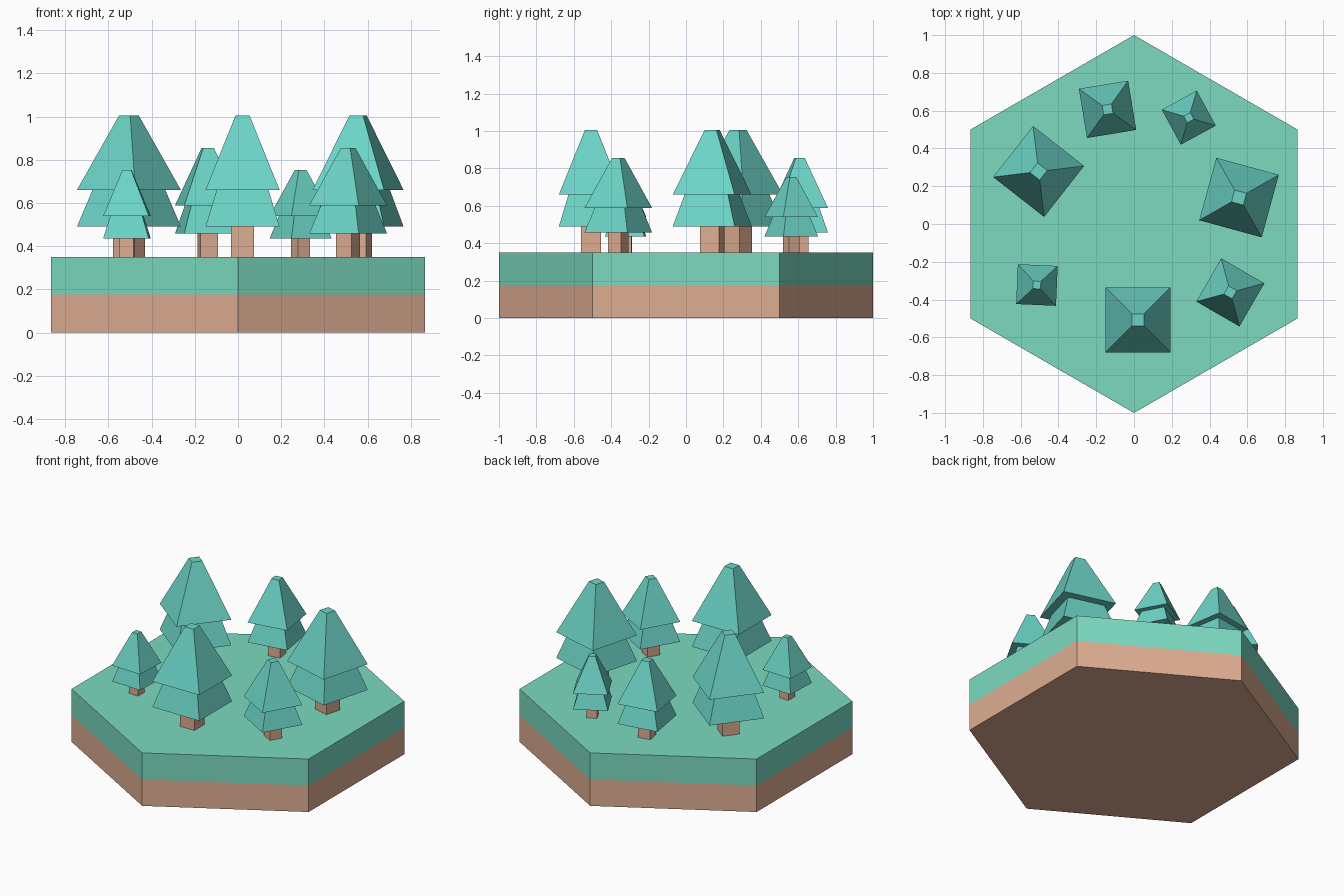
import bpy
import bmesh
from math import cos, sin, pi, radians, sqrt

if "Cube" in bpy.data.objects:
    bpy.data.objects.remove(bpy.data.objects["Cube"])


def material(name, rgb):
    m = bpy.data.materials.new(name)
    m.diffuse_color = (*rgb, 1)
    m.use_nodes = True
    m.node_tree.nodes["Principled BSDF"].inputs["Base Color"].default_value = m.diffuse_color
    return m


GRASS = material("grass", (0.20, 0.70, 0.53))
DIRT = material("dirt", (0.73, 0.42, 0.29))
LEAF = material("foliage", (0.15, 0.66, 0.57))


def loft(name, sides, rings, mats, phase, loc=(0, 0, 0), turn=0.0, scale=1.0):
    """Stack of regular polygons (radius, z), bridged; mats[i] colours band i."""
    bm = bmesh.new()
    loops = []
    for r, z in rings:
        angles = [phase + 2 * pi * i / sides for i in range(sides)]
        loops.append([bm.verts.new((r * cos(a), r * sin(a), z)) for a in angles])
    slots = list(dict.fromkeys(mats))
    for lo, hi, mat in zip(loops, loops[1:], mats):
        for i in range(sides):
            j = (i + 1) % sides
            bm.faces.new((lo[i], lo[j], hi[j], hi[i])).material_index = slots.index(mat)
    bm.faces.new(loops[0][::-1]).material_index = slots.index(mats[0])
    bm.faces.new(loops[-1]).material_index = slots.index(mats[-1])
    bmesh.ops.recalc_face_normals(bm, faces=bm.faces)
    me = bpy.data.meshes.new(name)
    bm.to_mesh(me)
    bm.free()
    for m in slots:
        me.materials.append(m)
    ob = bpy.data.objects.new(name, me)
    ob.location = loc
    ob.rotation_euler.z = turn
    ob.scale = (scale,) * 3
    bpy.context.collection.objects.link(ob)
    return ob


# Hexagonal ground: dirt below, grass above
GROUND = 0.35
loft("ground", 6, [(1, 0), (1, 0.175), (1, GROUND)], [DIRT, GRASS], pi / 2)

# Square-section tree profiles: (side width, height above ground)
trunk_profile = [(0.106, 0), (0.106, 0.14)]
leaf_profile = [(0.343, 0.14), (0.24, 0.31), (0.343, 0.31), (0.065, 0.655)]


def square_rings(profile):
    return [(w / sqrt(2), z) for w, z in profile]


# Trees: x, y, turn in degrees, scale
trees = [
    (-0.14, 0.607, 9.3, 0.77),
    (0.29, 0.563, 28.5, 0.615),
    (-0.505, 0.278, 52, 1),
    (0.556, 0.14, -15.3, 1),
    (-0.514, -0.323, -2.5, 0.615),
    (0.51, -0.362, -30, 0.77),
    (0.021, -0.508, 0, 1),
]
for n, (x, y, deg, s) in enumerate(trees, 1):
    place = dict(phase=pi / 4, loc=(x, y, GROUND), turn=radians(deg), scale=s)
    loft(f"trunk_{n}", 4, square_rings(trunk_profile), [DIRT], **place)
    loft(f"foliage_{n}", 4, square_rings(leaf_profile), [LEAF] * 3, **place)
